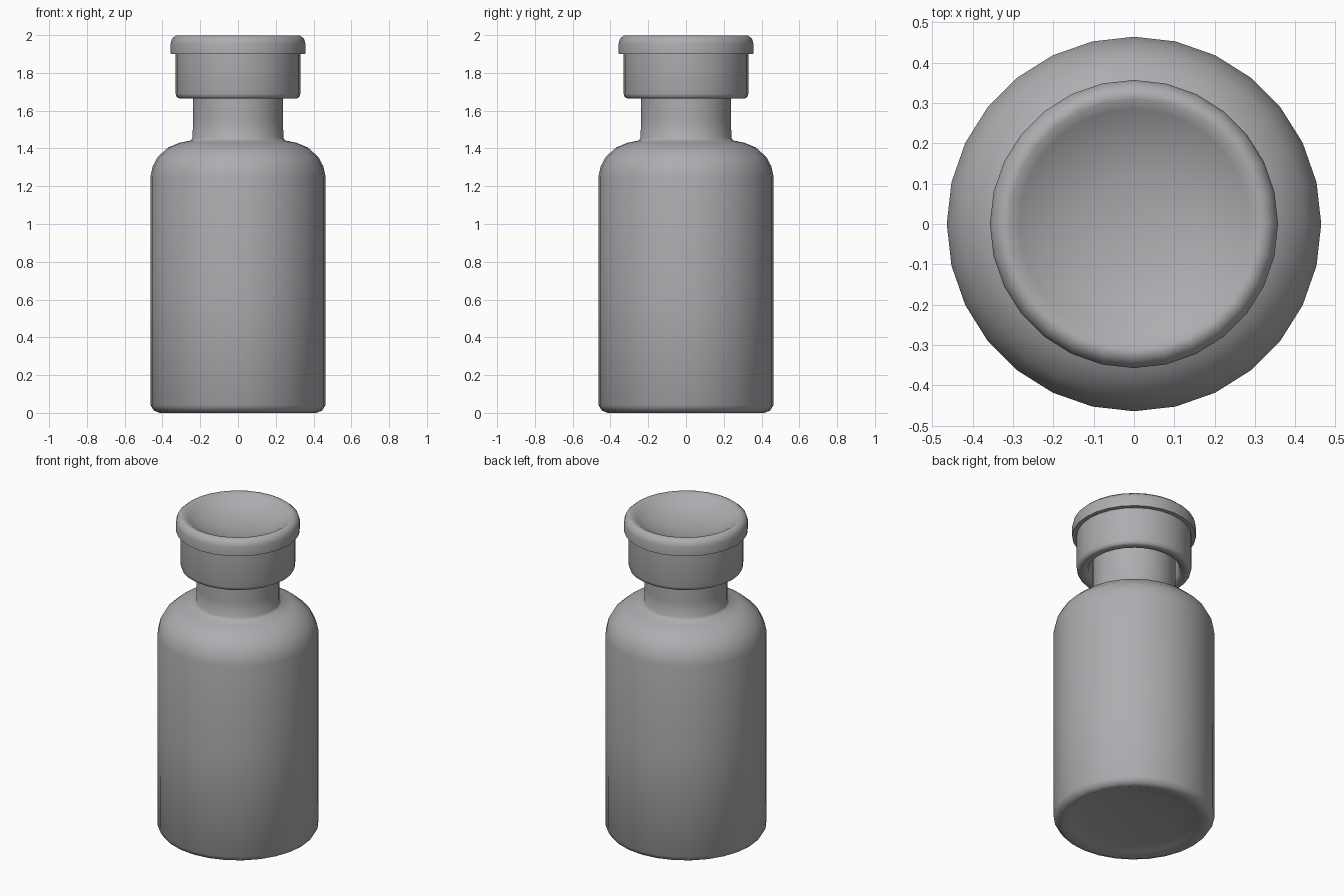
import bpy, bmesh, math

if "Cube" in bpy.data.objects:
    bpy.data.objects.remove(bpy.data.objects["Cube"])

# Dark, slightly cool grey
grey = bpy.data.materials.new("dark_grey")
grey.diffuse_color = (0.42, 0.42, 0.44, 1)
grey.use_nodes = True
grey.node_tree.nodes["Principled BSDF"].inputs["Base Color"].default_value = grey.diffuse_color


def lathe(name, profile, sides=28, angle=75):
    """Revolve an (r, z) profile that starts and ends on the axis."""
    bm = bmesh.new()
    rings = []
    for r, z in profile:
        if r == 0:
            rings.append([bm.verts.new((0, 0, z))] * sides)
        else:
            rings.append([bm.verts.new((r * math.cos(2 * math.pi * i / sides),
                                        r * math.sin(2 * math.pi * i / sides), z))
                          for i in range(sides)])
    for a, b in zip(rings, rings[1:]):
        for i in range(sides):
            j = (i + 1) % sides
            quad = list(dict.fromkeys((a[i], a[j], b[j], b[i])))
            bm.faces.new(quad)
    bmesh.ops.recalc_face_normals(bm, faces=bm.faces)
    mesh = bpy.data.meshes.new(name)
    bm.to_mesh(mesh)
    bm.free()
    mesh.materials.append(grey)
    obj = bpy.data.objects.new(name, mesh)
    bpy.context.collection.objects.link(obj)
    bpy.context.view_layer.objects.active = obj
    obj.select_set(True)
    bpy.ops.object.shade_smooth_by_angle(angle=math.radians(angle))
    obj.select_set(False)
    return obj


# Bottle: slightly dished base, straight wall, round shoulder, neck
lathe("bottle", [
    (0, 0.035), (0.25, 0.03), (0.37, 0.015), (0.415, 0.003), (0.445, 0.012),
    (0.463, 0.04), (0.464, 0.65), (0.464, 1.25), (0.452, 1.305),
    (0.425, 1.355), (0.37, 1.405), (0.31, 1.43), (0.25, 1.442),
    (0.24, 1.455), (0.239, 1.55), (0.239, 1.86), (0, 1.86)])

# Stopper: hollow skirt with a thick rounded rim, overhanging lip, dished top
lathe("stopper", [
    (0, 1.88), (0.262, 1.87), (0.262, 1.685), (0.273, 1.668), (0.31, 1.664),
    (0.325, 1.672), (0.33, 1.69), (0.33, 1.90), (0.356, 1.90), (0.357, 1.955),
    (0.35, 1.98), (0.33, 1.998), (0.31, 1.998), (0.285, 1.982),
    (0.22, 1.945), (0.12, 1.92), (0, 1.912)])

# Stand the base exactly on the ground
for v in bpy.data.objects["bottle"].data.vertices:
    if abs(v.co.z - 0.003) < 1e-5:
        v.co.z = 0
